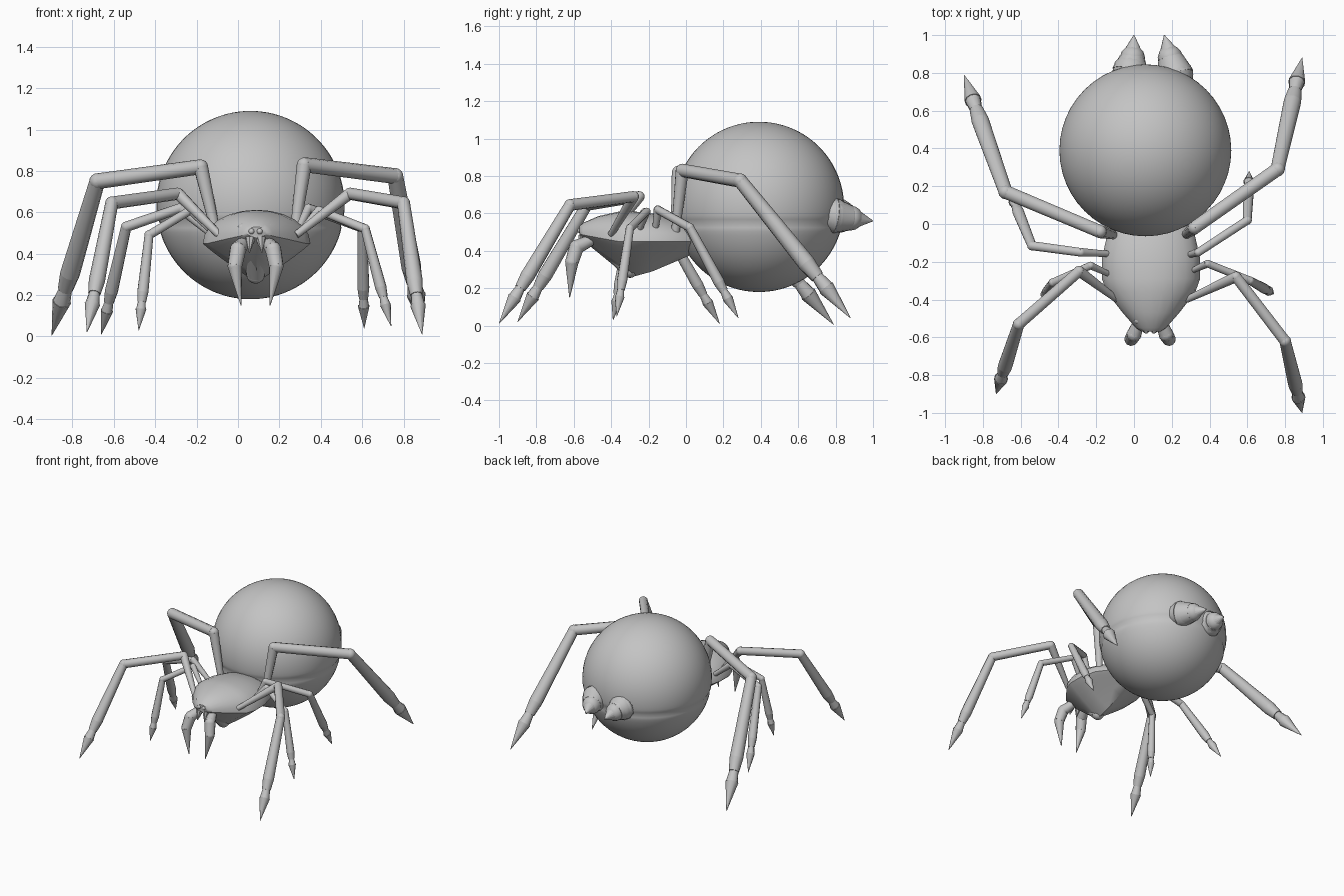
import bpy, bmesh, math
from mathutils import Vector, Matrix

if "Cube" in bpy.data.objects:
    bpy.data.objects.remove(bpy.data.objects["Cube"])

grey = bpy.data.materials.new("plain grey")
grey.diffuse_color = (0.55, 0.55, 0.55, 1)
grey.use_nodes = True
grey.node_tree.nodes["Principled BSDF"].inputs["Base Color"].default_value = grey.diffuse_color


def finish(name, bm, angle=42):
    bmesh.ops.recalc_face_normals(bm, faces=bm.faces[:])
    me = bpy.data.meshes.new(name)
    bm.to_mesh(me)
    bm.free()
    me.materials.append(grey)
    me.shade_smooth()
    me.set_sharp_from_angle(angle=math.radians(angle))
    ob = bpy.data.objects.new(name, me)
    bpy.context.collection.objects.link(ob)
    return ob


def rod(bm, a, b, r1, r2, sides=10):
    a, b = Vector(a), Vector(b)
    d = b - a
    m = Matrix.Translation((a + b) / 2) @ d.to_track_quat('Z', 'Y').to_matrix().to_4x4()
    bmesh.ops.create_cone(bm, cap_ends=True, segments=sides, radius1=r1, radius2=r2,
                          depth=d.length, matrix=m)


def ball(bm, c, r, u=12, v=8, scale=(1, 1, 1)):
    m = Matrix.Translation(c) @ Matrix.Diagonal((*scale, 1))
    bmesh.ops.create_uvsphere(bm, u_segments=u, v_segments=v, radius=r, matrix=m)


def chain(bm, pts, radii, sides=10):
    # tapered rods joined by balls
    for i in range(len(pts) - 1):
        rod(bm, pts[i], pts[i + 1], radii[i], radii[i + 1], sides)
        if 0 < i:
            ball(bm, pts[i], radii[i] * 0.98)


# abdomen: big ball with a shallow groove around it
bm = bmesh.new()
bmesh.ops.create_uvsphere(bm, u_segments=48, v_segments=64, radius=0.455)
for v in bm.verts:
    k = 1 - 0.022 * math.exp(-((v.co.z + 0.09) / 0.016) ** 2)
    v.co.x *= k
    v.co.y *= k
    v.co += Vector((0.06, 0.39, 0.635))
finish("abdomen", bm)

# head and thorax: domed top, keeled underside (y, half width, top, middle, bottom)
sections = [(-0.57, .05, .53, .495, .475), (-0.55, .08, .55, .485, .455),
            (-0.47, .15, .585, .47, .39), (-0.36, .235, .61, .45, .30),
            (-0.29, .26, .612, .45, .26), (-0.18, .26, .60, .45, .29),
            (-0.05, .23, .57, .45, .345), (0.03, .17, .53, .45, .38)]
bm = bmesh.new()
rings, N = [], 24
for y, w, top, mid, bot in sections:
    ring = []
    for i in range(N):
        a = math.tau * i / N
        c, s = math.cos(a), math.sin(a)
        z = mid + (top - mid) * s if s >= 0 else mid - (mid - bot) * (1 - abs(c)) ** 0.9
        ring.append(bm.verts.new((0.09 + w * c, y, z)))
    rings.append(ring)
for r, q in zip(rings, rings[1:]):
    for i in range(N):
        bm.faces.new((r[i], r[(i + 1) % N], q[(i + 1) % N], q[i]))
bm.faces.new(rings[0])
bm.faces.new(rings[-1])
finish("head_and_thorax", bm)

# rounded keel under the mouth
bm = bmesh.new()
rod(bm, (0.085, -0.38, 0.40), (0.085, -0.30, 0.30), 0.06, 0.045, 16)
ball(bm, (0.085, -0.30, 0.30), 0.045)
finish("keel", bm)

# eight eyes
eyes = [(0.02, -0.51, .525), (0.055, -0.485, .553), (0.105, -0.485, .555), (0.148, -0.51, .528),
        (0.06, -0.535, .535), (0.11, -0.535, .535), (0.065, -0.565, .508), (0.105, -0.565, .508)]
bm = bmesh.new()
for i, e in enumerate(eyes):
    ball(bm, e, 0.021 if i in (0, 3) else 0.015)
finish("eyes", bm)

# fangs and small teeth
for name, s in (("left", -1), ("right", 1)):
    X = lambda x: 0.085 + s * x
    bm = bmesh.new()
    chain(bm, [(X(.055), -0.51, .455), (X(.085), -0.585, .42), (X(.10), -0.61, .34),
               (X(.07), -0.622, .15)], [.03, .04, .036, .002])
    finish(name + "_fang", bm)
    bm = bmesh.new()
    rod(bm, (X(.025), -0.55, .475), (X(.03), -0.575, .405), .026, .002, 8)
    finish(name + "_tooth", bm)

# spinnerets at the rear
for name, pts in (("left", [(-.02, .72, .60), (-.02, .81, .588), (-.008, .88, .575), (0, 1, .56)]),
                  ("right", [(.24, .71, .60), (.22, .79, .588), (.192, .88, .575), (.16, 1, .56)])):
    bm = bmesh.new()
    chain(bm, pts, [.075, .096, .068, .002], 16)
    finish(name + "_spinneret", bm)

# legs: base, first knee, second knee, tip, thickness
legs = {
    "left_leg_1": ((-.09, -.40, .49), (-.29, -.25, .69), (-.61, -.53, .645), (-.73, -.90, .02), .82),
    "left_leg_2": ((-.10, -.28, .48), (-.23, -.22, .61), (-.43, -.31, .49), (-.48, -.39, .03), .58),
    "left_leg_3": ((-.10, -.16, .47), (-.28, -.15, .62), (-.54, -.115, .53), (-.66, .18, .01), .66),
    "left_leg_4": ((-.10, -.06, .47), (-.18, -.04, .82), (-.68, .17, .75), (-.90, .79, .005), 1),
    "right_leg_1": ((.28, -.40, .49), (.54, -.28, .69), (.80, -.62, .645), (.89, -1, .01), .82),
    "right_leg_2": ((.28, -.26, .48), (.39, -.21, .61), (.615, -.30, .52), (.74, -.37, .05), .58),
    "right_leg_3": ((.27, -.17, .47), (.34, -.15, .62), (.60, .02, .525), (.61, .28, .04), .62),
    "right_leg_4": ((.27, -.06, .47), (.32, -.02, .83), (.76, .29, .775), (.89, .88, .04), 1),
}
for name, (base, k1, k2, tip, s) in legs.items():
    bm = bmesh.new()
    k2, tip = Vector(k2), Vector(tip)
    chain(bm, [base, k1, k2], [.022 * s, .036 * s, .038 * s])
    ball(bm, k2, .039 * s)
    mid, ankle, cuff = (k2.lerp(tip, t) for t in (.60, .70, .78))
    rod(bm, k2, mid, .038 * s, .048 * s)          # shin
    rod(bm, mid, ankle, .048 * s, .037 * s)
    rod(bm, ankle, cuff, .032 * s, .042 * s)      # collar
    rod(bm, cuff, tip, .046 * s, .001)            # claw
    finish(name, bm)
